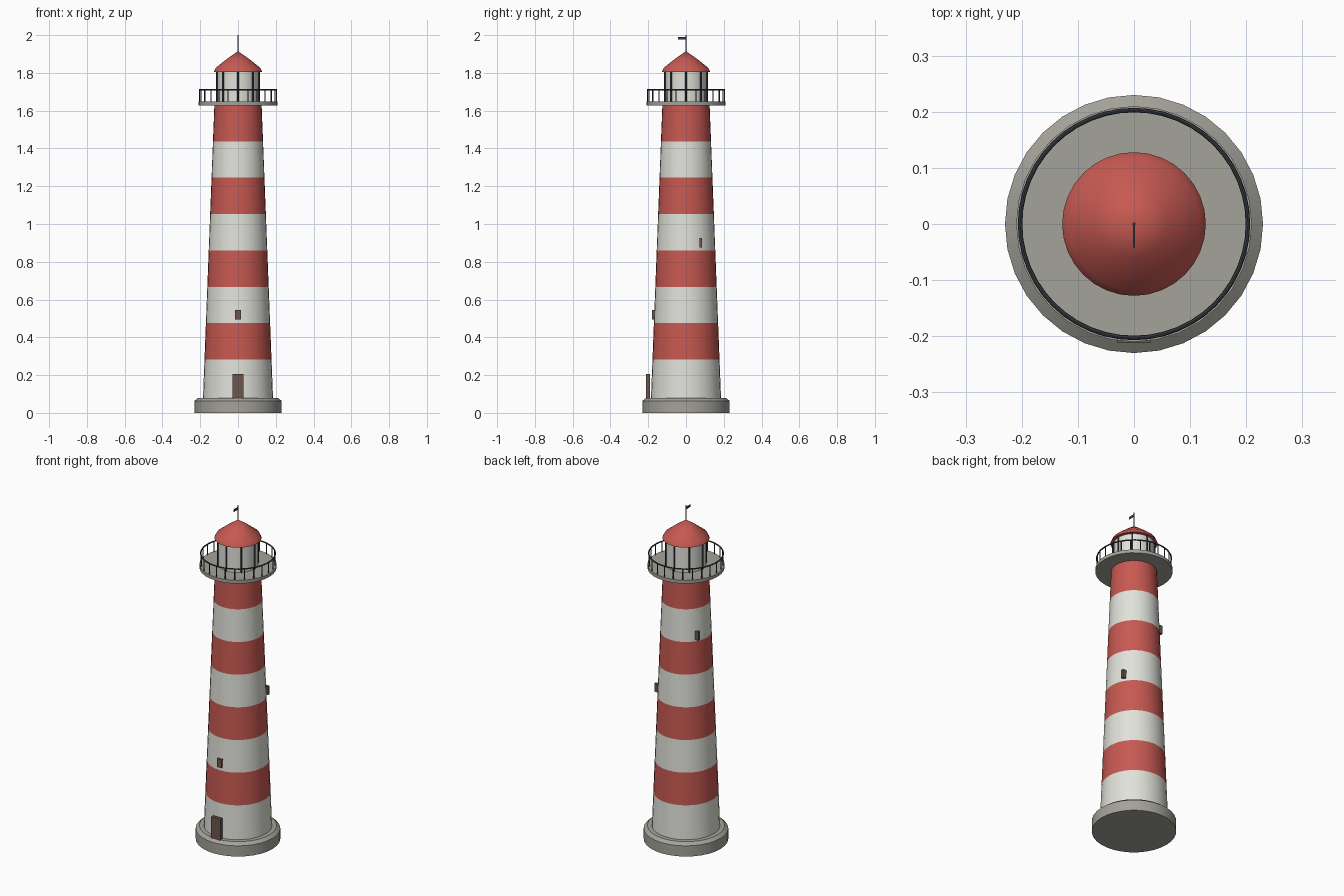
import bpy, bmesh, math
from mathutils import Matrix, Vector

if "Cube" in bpy.data.objects:
    bpy.data.objects.remove(bpy.data.objects["Cube"], do_unlink=True)


def material(name, rgb):
    m = bpy.data.materials.new(name)
    m.use_nodes = True
    m.diffuse_color = (*rgb, 1)
    m.node_tree.nodes["Principled BSDF"].inputs["Base Color"].default_value = (*rgb, 1)
    return m


WHITE = material("white paint", (0.76, 0.76, 0.71))
RED = material("red paint", (0.57, 0.10, 0.083))
STONE = material("grey stone", (0.37, 0.36, 0.32))
WOOD = material("brown wood", (0.15, 0.095, 0.068))
METAL = material("dark metal", (0.045, 0.048, 0.058))


def finish(name, bm, mats, smooth=True):
    bmesh.ops.recalc_face_normals(bm, faces=bm.faces)
    mesh = bpy.data.meshes.new(name)
    bm.to_mesh(mesh)
    bm.free()
    obj = bpy.data.objects.new(name, mesh)
    bpy.context.collection.objects.link(obj)
    for m in mats:
        mesh.materials.append(m)
    if smooth:
        bpy.ops.object.select_all(action="DESELECT")
        obj.select_set(True)
        bpy.context.view_layer.objects.active = obj
        bpy.ops.object.shade_smooth_by_angle(angle=math.radians(35))
    return obj


def lathe(name, profile, mats, sides=32, rule=None):
    """Spin a (radius, height) profile around z; rule picks a material from face height."""
    bm = bmesh.new()
    verts = [bm.verts.new((r, 0, z)) for r, z in profile]
    edges = [bm.edges.new(pair) for pair in zip(verts, verts[1:])]
    bmesh.ops.spin(bm, geom=verts + edges, cent=(0, 0, 0), axis=(0, 0, 1),
                   angle=math.tau, steps=sides, use_duplicate=False)
    bmesh.ops.remove_doubles(bm, verts=bm.verts, dist=0.0001)
    if rule:
        for f in bm.faces:
            f.material_index = rule(f.calc_center_median().z)
    return finish(name, bm, mats)


def box(name, centre, size, mat):
    bm = bmesh.new()
    bmesh.ops.create_cube(bm, size=1, matrix=Matrix.Translation(centre) @ Matrix.Diagonal((*size, 1)))
    return finish(name, bm, [mat], smooth=False)


def rods(name, count, ring, radius, z0, z1, mat):
    """Ring of upright round bars."""
    bm = bmesh.new()
    for i in range(count):
        a = math.tau * i / count
        at = Vector((ring * math.cos(a), ring * math.sin(a), (z0 + z1) / 2))
        bmesh.ops.create_cone(bm, cap_ends=True, segments=8, radius1=radius, radius2=radius,
                              depth=z1 - z0, matrix=Matrix.Translation(at))
    return finish(name, bm, [mat])


# Tapered tower with eight alternating bands
BOTTOM, TOP, BANDS = 0.09, 1.63, 8
STEP = (TOP - BOTTOM) / BANDS


def wall(z):
    return 0.185 - 0.06 * (z - BOTTOM) / (TOP - BOTTOM)


rings = [(wall(z), z) for z in [0.07] + [BOTTOM + STEP * i for i in range(1, BANDS + 1)]]
lathe("tower", rings, [WHITE, RED],
      rule=lambda z: max(0, int((z - BOTTOM) / STEP)) % 2)

# Stone footing with a sloped rim
lathe("footing", [(0, 0), (0.23, 0), (0.23, 0.064), (0.21, 0.08), (0, 0.08)], [STONE])

# Door and windows climbing around the tower
box("door", (0, -0.201, 0.14), (0.06, 0.02, 0.13), WOOD)
for i in range(3):
    z = 0.52 + 0.38 * i
    a = math.radians(-90 + 120 * i)
    r = wall(z) + 0.003
    box(f"window_{i + 1}", (r * math.cos(a), r * math.sin(a), z), (0.03, 0.015, 0.05), WOOD)

# Gallery deck and railing
lathe("gallery_deck", [(0, 1.628), (0.21, 1.628), (0.21, 1.648), (0, 1.648)], [STONE])
rods("railing_posts", 24, 0.203, 0.003, 1.645, 1.712, METAL)
tube = [(0.203 + 0.004 * math.cos(math.tau * k / 8), 1.712 + 0.004 * math.sin(math.tau * k / 8))
        for k in range(9)]
lathe("railing_top", tube, [METAL], sides=48)

# Lantern room with mullions
lathe("lantern_room", [(0, 1.645), (0.11, 1.645), (0.11, 1.81), (0, 1.81)], [WHITE])
rods("lantern_mullions", 8, 0.111, 0.005, 1.645, 1.81, METAL)

# Roof, flagpole and flag
lathe("roof", [(0, 1.805), (0.128, 1.805), (0.118, 1.827), (0.06, 1.873), (0, 1.915)], [RED])
rods("flagpole", 1, 0, 0.003, 1.905, 2.0, METAL)
box("flag", (0, -0.021, 1.983), (0.003, 0.042, 0.014), METAL)
